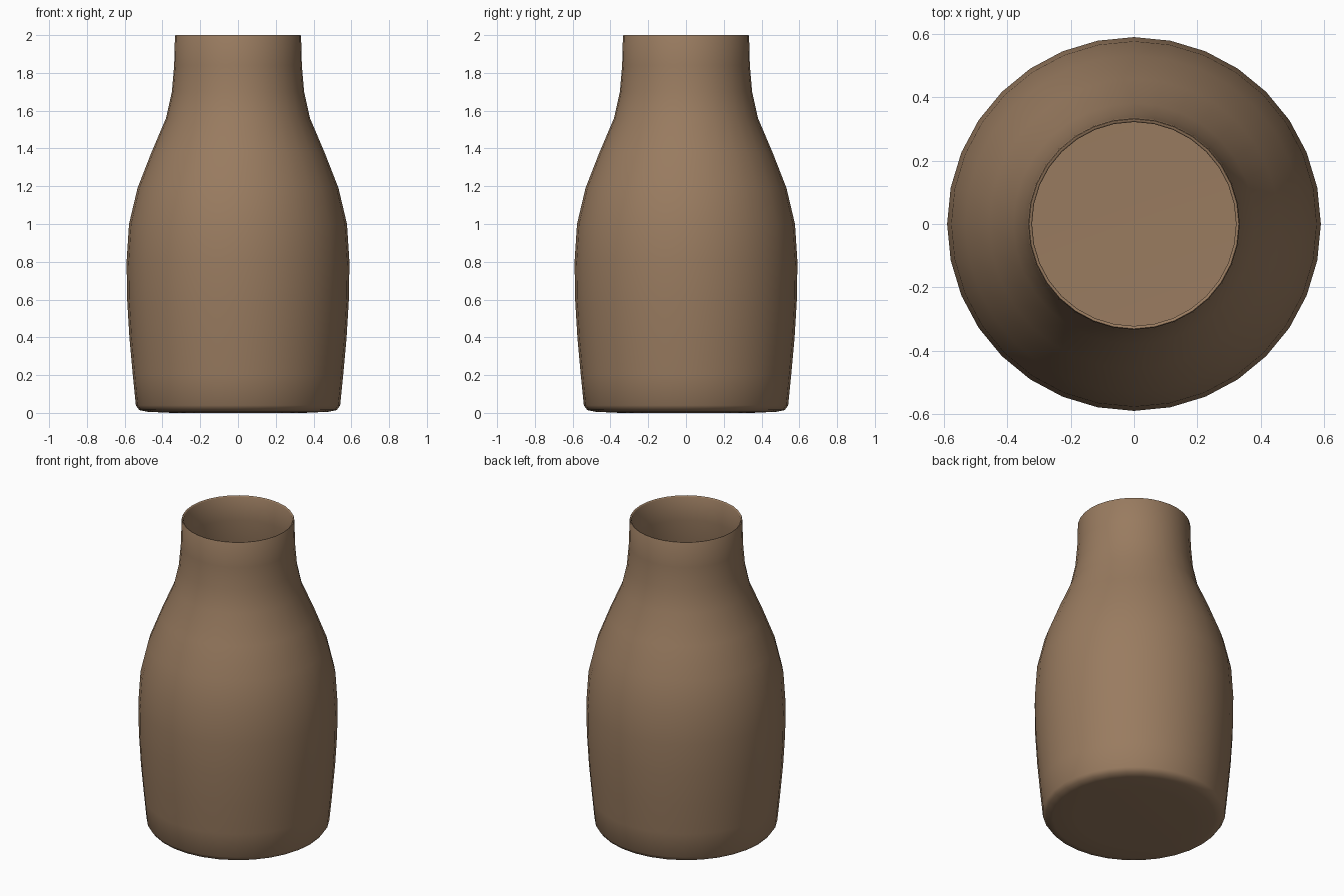
import bpy, bmesh, math
from mathutils import Matrix

cube = bpy.data.objects.get("Cube")
if cube:
    bpy.data.objects.remove(cube, do_unlink=True)

SIDES = 32
WALL = 0.012

clay = bpy.data.materials.new("brown clay")
clay.use_nodes = True
colour = (0.32, 0.2, 0.117, 1)
clay.diffuse_color = colour
clay.node_tree.nodes["Principled BSDF"].inputs["Base Color"].default_value = colour

# Outer profile: (radius, height) from the foot up to the lip
outer = [(0.35, 0), (0.48, 0.006), (0.523, 0.015), (0.541, 0.04),
         (0.557, 0.2), (0.575, 0.4), (0.587, 0.6), (0.59, 0.8),
         (0.577, 1.0), (0.532, 1.19), (0.458, 1.38), (0.381, 1.56),
         (0.35, 1.7), (0.338, 1.84), (0.334, 1.994)]

# Rounded lip, then the inner wall follows the outer one down to the floor
lip = [(0.331, 2.0), (0.326, 2.0)]
inner = [(r - WALL, max(z, WALL + z * 0.9) if z < 0.1 else z)
         for r, z in reversed(outer)]
profile = outer + lip + inner


def lathe(name, points):
    bm = bmesh.new()
    rings = []
    for r, z in points:
        rings.append([bm.verts.new((r * math.cos(a), r * math.sin(a), z))
                      for a in (math.tau * i / SIDES for i in range(SIDES))])
    for low, high in zip(rings, rings[1:]):
        for i in range(SIDES):
            j = (i + 1) % SIDES
            bm.faces.new((low[i], low[j], high[j], high[i]))
    # Base underneath and floor inside
    bm.faces.new(list(reversed(rings[0])))
    bm.faces.new(rings[-1])
    bmesh.ops.recalc_face_normals(bm, faces=bm.faces)
    mesh = bpy.data.meshes.new(name)
    bm.to_mesh(mesh)
    bm.free()
    obj = bpy.data.objects.new(name, mesh)
    bpy.context.collection.objects.link(obj)
    mesh.materials.append(clay)
    return obj


vase = lathe("vase", profile)
bpy.ops.object.select_all(action='DESELECT')
vase.select_set(True)
bpy.context.view_layer.objects.active = vase
bpy.ops.object.shade_smooth_by_angle(angle=math.radians(60))
